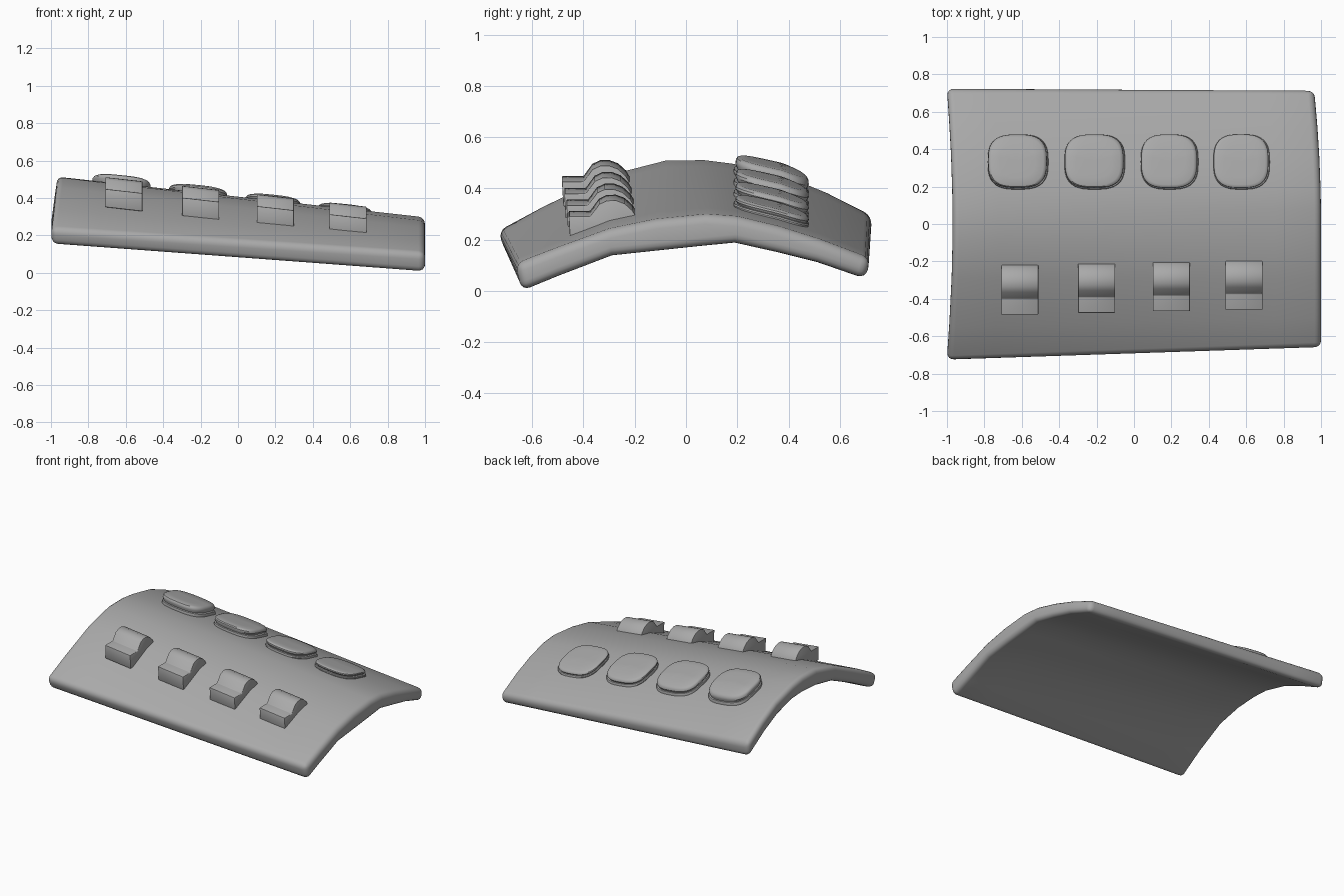
import bpy, bmesh, math

cube = bpy.data.objects.get("Cube")
if cube:
    bpy.data.objects.remove(cube, do_unlink=True)

grey = bpy.data.materials.new("plain grey")
grey.use_nodes = True
tone = (0.4, 0.4, 0.4, 1)
grey.diffuse_color = tone
grey.node_tree.nodes["Principled BSDF"].inputs["Base Color"].default_value = tone

# Cross-sections (y, z) of the arched panel at its low (+x) and high (-x) ends
LOW_TOP = [(-.665, .105), (-.5, .168), (-.3, .24), (-.12, .277), (.08, .297),
           (.2, .288), (.36, .25), (.52, .2), (.72, .125)]
LOW_UNDER = [(-.64, -.002), (-.5, .055), (-.29, .135), (-.1, .155), (.06, .172),
             (.19, .185), (.36, .147), (.51, .11), (.7, .045)]
HIGH_TOP = [(-.735, .235), (-.55, .335), (-.29, .458), (-.08, .512), (.07, .514),
            (.18, .5), (.38, .455), (.55, .385), (.727, .295)]
HIGH_UNDER = [(-.7, .145), (-.5, .25), (-.28, .35), (-.1, .385), (.06, .395),
              (.19, .39), (.36, .35), (.51, .29), (.715, .19)]


def blend(high, low, t):
    return [(a[0] + (b[0] - a[0]) * t, a[1] + (b[1] - a[1]) * t)
            for a, b in zip(high, low)]


def surface(x, y):
    """Height of the panel's top at a point."""
    pts = blend(HIGH_TOP, LOW_TOP, (x + 1) / 2)
    for a, b in zip(pts, pts[1:]):
        if y <= b[0]:
            break
    return a[1] + (b[1] - a[1]) * (y - a[0]) / (b[0] - a[0])


def finish(bm, name, bevel=0, segments=3, angle=35):
    bmesh.ops.recalc_face_normals(bm, faces=bm.faces)
    mesh = bpy.data.meshes.new(name)
    bm.to_mesh(mesh)
    bm.free()
    mesh.materials.append(grey)
    obj = bpy.data.objects.new(name, mesh)
    bpy.context.collection.objects.link(obj)
    bpy.ops.object.select_all(action='DESELECT')
    obj.select_set(True)
    bpy.context.view_layer.objects.active = obj
    if bevel:
        mod = obj.modifiers.new("rounded edges", 'BEVEL')
        mod.width = bevel
        mod.segments = segments
        mod.limit_method = 'ANGLE'
        mod.angle_limit = math.radians(40)
        bpy.ops.object.modifier_apply(modifier=mod.name)
    bpy.ops.object.shade_smooth_by_angle(angle=math.radians(angle))
    return obj


def loft(bm, loops):
    """Bridge closed loops of equal length with quads."""
    rows = [[bm.verts.new(p) for p in loop] for loop in loops]
    for r, s in zip(rows, rows[1:]):
        for i in range(len(r)):
            j = (i + 1) % len(r)
            bm.faces.new((r[i], r[j], s[j], s[i]))
    return rows


# Arched panel
bm = bmesh.new()
loops = []
columns = 8
for c in range(columns + 1):
    t = c / columns
    section = blend(HIGH_TOP, LOW_TOP, t) + blend(HIGH_UNDER, LOW_UNDER, t)[::-1]
    loop = []
    for y, z in section:
        left = -1 + .03 * max(0, 1 - (y / .7) ** 2)
        right = 1 - .035 * max(0, y / .7) ** 2
        loop.append((left + (right - left) * t, y, z))
    loops.append(loop)
rows = loft(bm, loops)
for row in (rows[0], rows[-1]):
    n = len(row)
    for i in range(n // 2 - 1):
        bm.faces.new((row[i], row[i + 1], row[n - 2 - i], row[n - 1 - i]))
finish(bm, "arched_panel", .035, 4, 40)


# Rounded-square pads that follow the panel
def pad(name, cx, cy, rx, ry, rings):
    bm = bmesh.new()
    sides, loops = 48, []
    for scale, height in rings:
        loop = []
        for i in range(sides):
            a = 2 * math.pi * i / sides
            c, s = math.cos(a), math.sin(a)
            x = cx + rx * scale * math.copysign(abs(c) ** .68, c)
            y = cy + ry * scale * math.copysign(abs(s) ** .68, s)
            loop.append((x, y, surface(x, y) + height))
        loops.append(loop)
    rows = loft(bm, loops)
    for row in (rows[0], rows[-1]):
        bm.faces.new(row)
    finish(bm, name)


PADS = [(-.62, .162, .068), (-.21, .162, .058), (.19, .154, .048), (.575, .151, .038)]
for n, (x, rx, h) in enumerate(PADS, 1):
    pad(f"button_rim_{n}", x, .332, rx, .147,
        [(.97, -.02), (1, h * .15), (.98, h * .3), (.9, h * .35)])
    pad(f"button_{n}", x - .003, .336, rx * .97, .143,
        [(.93, 0), (.95, h * .35), (1, h * .6), (.99, h * .8), (.95, h * .93),
         (.88, h), (.6, h * 1.03), (.3, h * 1.04), (.05, h * 1.04)])

# Stepped keys with a humped back
KEY = [(-.478, .34), (-.484, .437), (-.4, .437), (-.365, .485), (-.335, .499),
       (-.3, .5), (-.265, .487), (-.235, .46), (-.214, .425), (-.214, .36)]
for n, x in enumerate((-.61, -.2, .2, .588), 1):
    bm = bmesh.new()
    dy = .022 * (x + .61)
    loops = []
    for side in (-.099, .099):
        drop = .113 * (x + side + .61)
        loops.append([(x + side, y + dy, z - drop) for y, z in KEY])
    rows = loft(bm, loops)
    for row in rows:
        bm.faces.new(row)
    finish(bm, f"key_{n}", .004, 2, 38)
